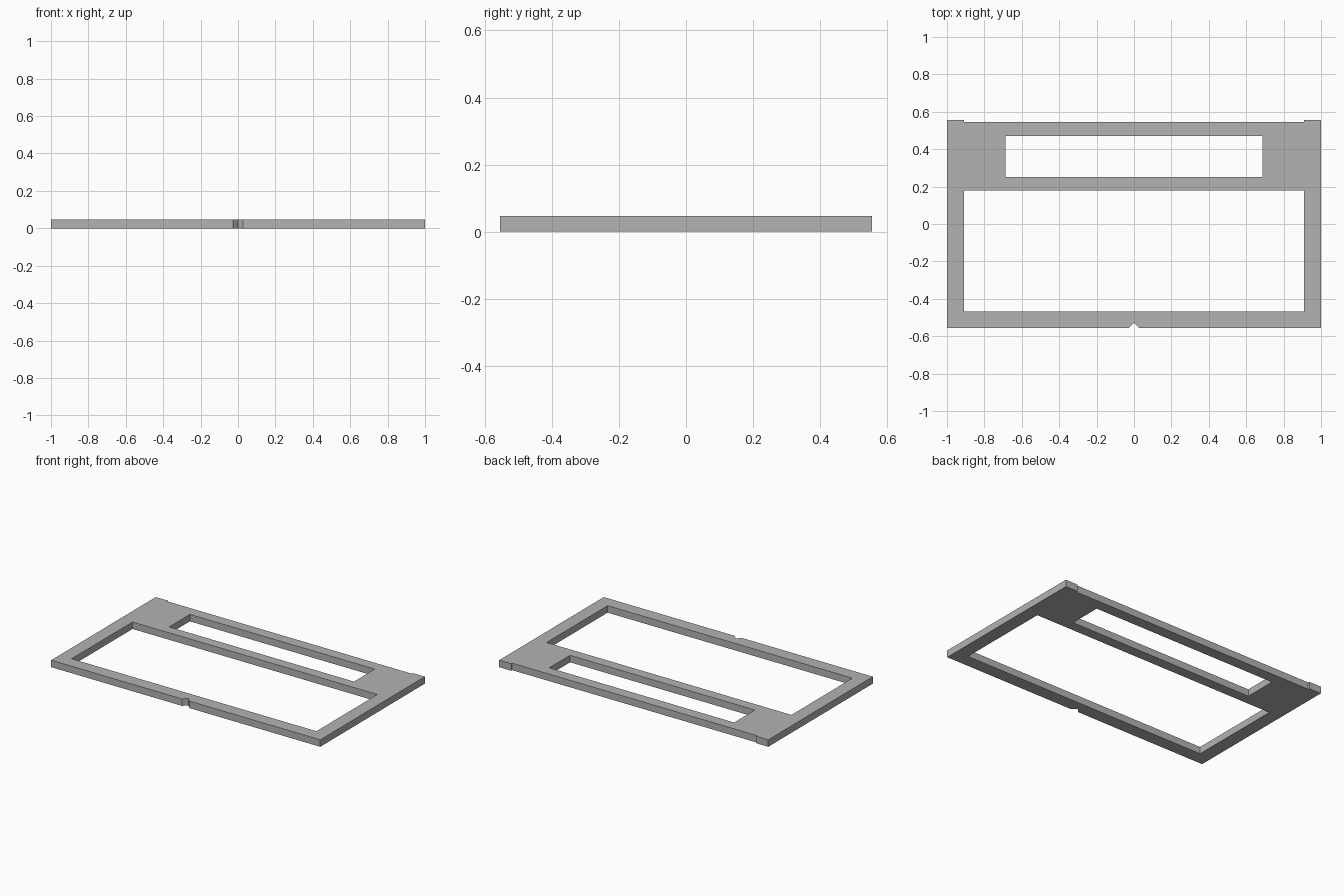
import bpy
import bmesh

cube = bpy.data.objects.get("Cube")
if cube:
    bpy.data.objects.remove(cube, do_unlink=True)

THICKNESS = 0.047

grey = bpy.data.materials.new("plain grey")
grey.use_nodes = True
color = (0.45, 0.45, 0.45, 1)
grey.diffuse_color = color
grey.node_tree.nodes["Principled BSDF"].inputs["Base Color"].default_value = color


def mirrored(half):
    """Close a right-hand half profile by mirroring it across x = 0."""
    return half + [(-x, y) for x, y in reversed(half) if x > 0]


def plate(name, loops, height, material):
    """Fill the outer loop minus the inner loops, then extrude upward."""
    bm = bmesh.new()
    for loop in loops:
        verts = [bm.verts.new((x, y, 0)) for x, y in loop]
        for a, b in zip(verts, verts[1:] + verts[:1]):
            bm.edges.new((a, b))
    bmesh.ops.triangle_fill(bm, use_beauty=True, use_dissolve=False, edges=bm.edges[:])
    top = bmesh.ops.extrude_face_region(bm, geom=bm.faces[:], use_keep_orig=True)
    moved = [v for v in top["geom"] if isinstance(v, bmesh.types.BMVert)]
    bmesh.ops.translate(bm, verts=moved, vec=(0, 0, height))
    bmesh.ops.recalc_face_normals(bm, faces=bm.faces[:])
    mesh = bpy.data.meshes.new(name)
    bm.to_mesh(mesh)
    bm.free()
    mesh.materials.append(material)
    obj = bpy.data.objects.new(name, mesh)
    bpy.context.collection.objects.link(obj)
    return obj


# Outline with a V notch at the front and raised tabs at the back corners
outline = mirrored([(0, -0.527), (0.028, -0.555), (1, -0.555),
                    (1, 0.555), (0.91, 0.555), (0.91, 0.545)])
# Large front window and narrow back slot
window = mirrored([(0.91, -0.467), (0.91, 0.18)])
slot = mirrored([(0.687, 0.25), (0.687, 0.47)])

plate("frame_plate", [outline, window, slot], THICKNESS, grey)
